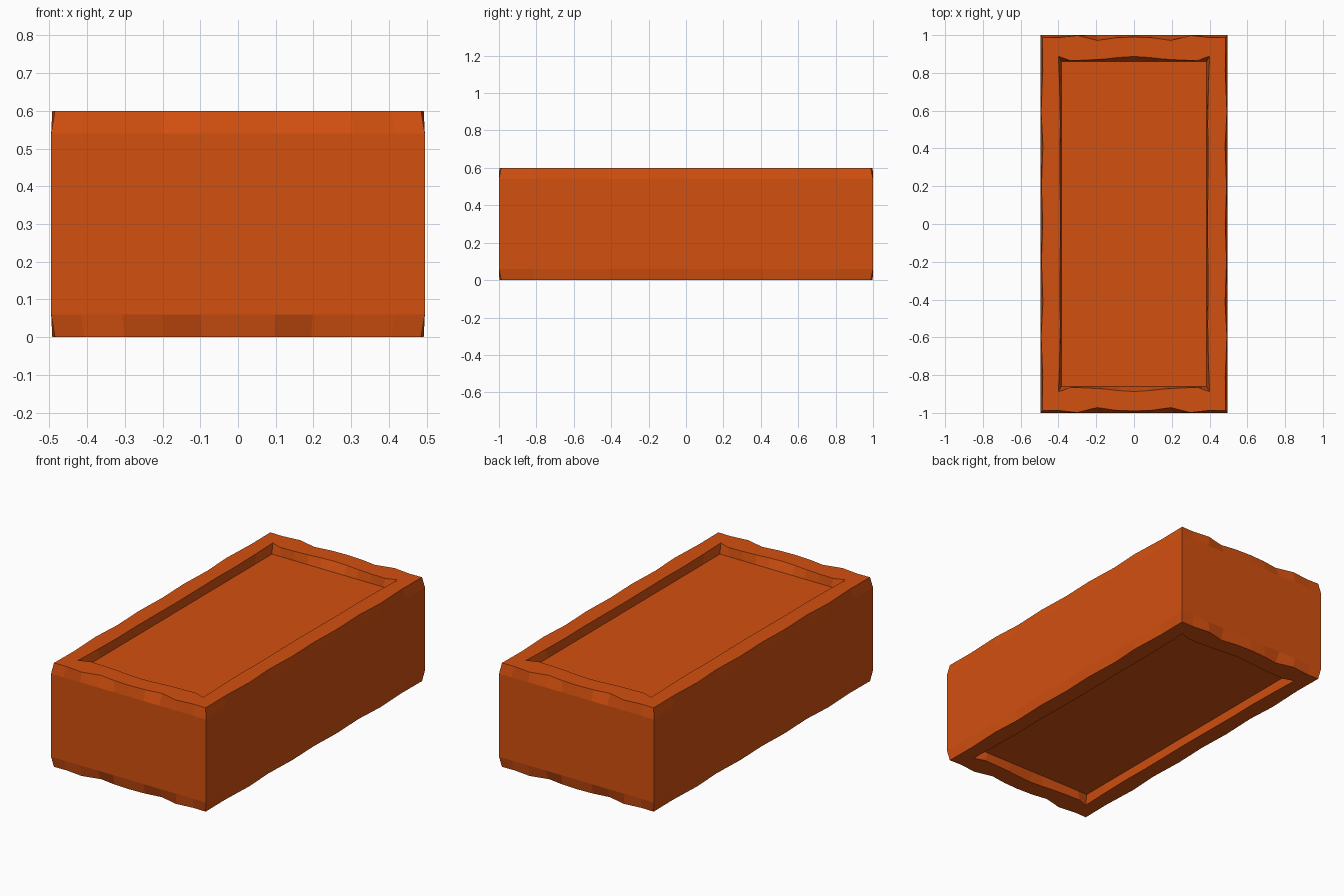
import bpy, bmesh

if "Cube" in bpy.data.objects:
    bpy.data.objects.remove(bpy.data.objects["Cube"])

HX, HY, H = 0.495, 1.0, 0.6      # half width, half length, height
BAND = 0.06                      # height of the worn edge band
FX, FY, FZ = 0.385, 0.86, 0.05   # panel half sizes and recess depth

# Wear along half an edge: (fraction from centre, outer inset, recess offset)
END_WEAR = [(0, .010, .027), (.2, .014, .022), (.4, .028, .013), (.62, .002, .008),
            (.84, .014, .005), (1, .012, .028)]
SIDE_WEAR = [(0, .012, .004), (.2, .005, .006), (.42, .013, .008), (.6, .003, .005),
             (.82, .012, .009), (1, .010, .015)]


def mirrored(wear):
    return [(-t, a, b) for t, a, b in reversed(wear[1:])] + wear


def ring(bm, z, hx, hy, outer=0, recess=0):
    """Closed loop round the brick; outer/recess scale the wear at this level."""
    cx = hx - outer * SIDE_WEAR[-1][1] + recess * SIDE_WEAR[-1][2]
    cy = hy - outer * END_WEAR[-1][1] + recess * END_WEAR[-1][2]
    ends = [(t * cx, hy - outer * a + recess * b) for t, a, b in mirrored(END_WEAR)]
    sides = [(hx - outer * a + recess * b, t * cy) for t, a, b in mirrored(SIDE_WEAR)]
    pts = [(x, -y) for x, y in ends[:-1]] + sides[:-1]
    pts += [(-x, -y) for x, y in pts]
    return [bm.verts.new((x, y, z)) for x, y in pts]


bm = bmesh.new()
# Lower panel, worn rim, body, worn rim, upper panel
rings = [
    ring(bm, FZ, FX, FY),
    ring(bm, 0, FX, FY, recess=1),
    ring(bm, 0, HX, HY, outer=1),
    ring(bm, BAND, HX, HY),
    ring(bm, H - BAND, HX, HY),
    ring(bm, H, HX, HY, outer=1),
    ring(bm, H, FX, FY, recess=1),
    ring(bm, H - FZ, FX, FY),
]
for lo, hi in zip(rings, rings[1:]):
    n = len(lo)
    for i in range(n):
        j = (i + 1) % n
        bm.faces.new((lo[i], lo[j], hi[j], hi[i]))
bm.faces.new(rings[-1])
bm.faces.new(reversed(rings[0]))
bmesh.ops.recalc_face_normals(bm, faces=bm.faces)

mesh = bpy.data.meshes.new("brick")
bm.to_mesh(mesh)
bm.free()
brick = bpy.data.objects.new("brick", mesh)
bpy.context.collection.objects.link(brick)

clay = bpy.data.materials.new("orange_clay")
clay.diffuse_color = (0.65, 0.08, 0.005, 1)
clay.use_nodes = True
clay.node_tree.nodes["Principled BSDF"].inputs["Base Color"].default_value = clay.diffuse_color
mesh.materials.append(clay)
